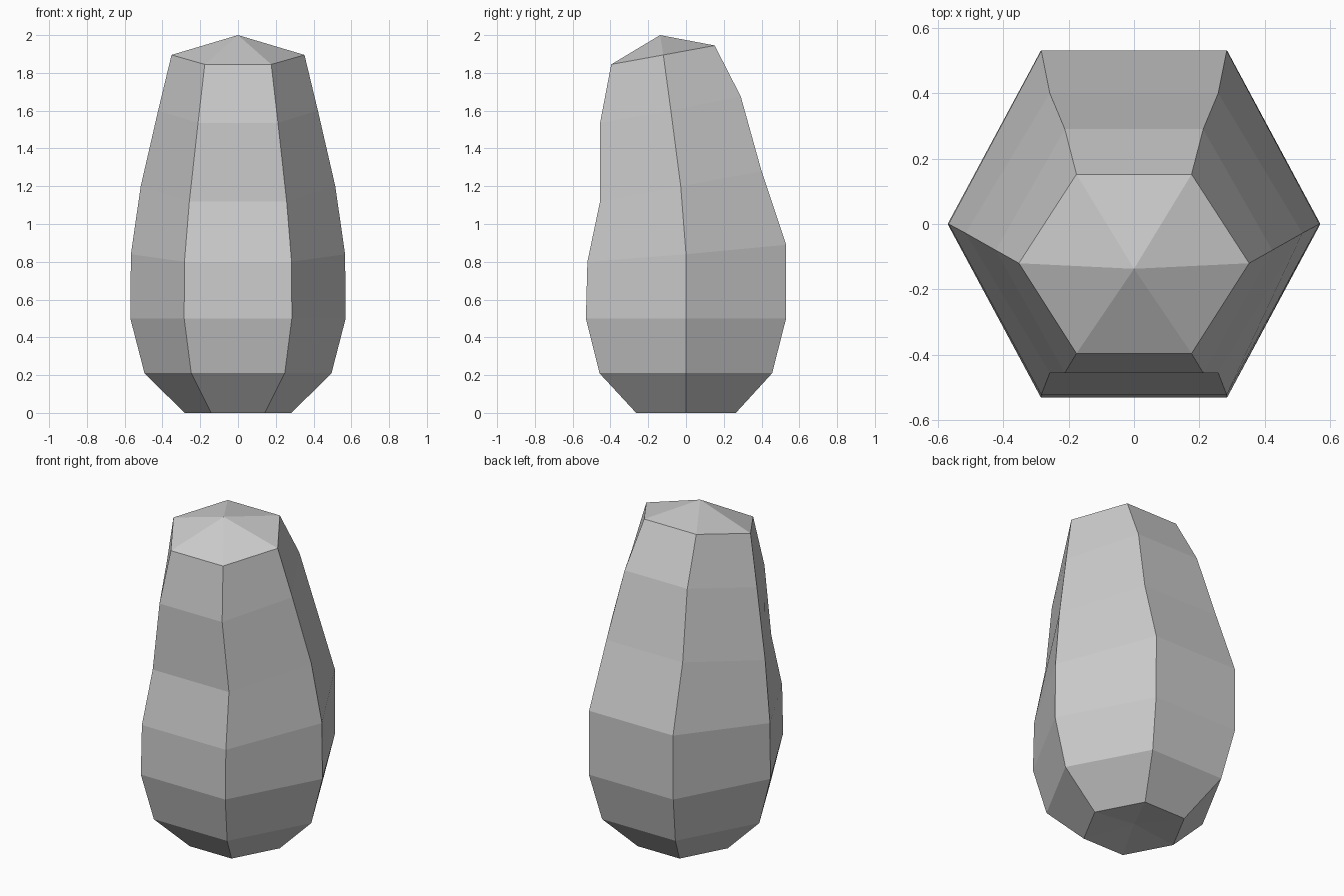
import bpy, bmesh

if "Cube" in bpy.data.objects:
    bpy.data.objects.remove(bpy.data.objects["Cube"])

# Hexagonal rings: half width, (front y, z), (side y, z), (back y, z)
RINGS = [
    (0.283, (-0.264, 0.0), (0.0, 0.0), (0.264, 0.0)),
    (0.495, (-0.458, 0.21), (0.0, 0.21), (0.456, 0.21)),
    (0.57, (-0.53, 0.5), (0.0, 0.5), (0.53, 0.5)),
    (0.567, (-0.522, 0.80), (0.0, 0.84), (0.53, 0.89)),
    (0.515, (-0.455, 1.12), (-0.028, 1.20), (0.40, 1.28)),
    (0.423, (-0.455, 1.535), (-0.08, 1.60), (0.29, 1.675)),
    (0.352, (-0.396, 1.845), (-0.12, 1.895), (0.152, 1.945)),
]
bm = bmesh.new()


def ring(w, front, side, back):
    pts = [(w, *side), (w / 2, *back), (-w / 2, *back),
           (-w, *side), (-w / 2, *front), (w / 2, *front)]
    return [bm.verts.new(p) for p in pts]


# Body wall, lofted through the rings
loops = [ring(*r) for r in RINGS]
for a, b in zip(loops, loops[1:]):
    for i in range(6):
        j = (i + 1) % 6
        bm.faces.new((a[i], a[j], b[j], b[i]))

# Pointed top and slightly dished bottom
top = bm.verts.new((0, -0.137, 2.0))
bottom = bm.verts.new((0, 0, 0.03))
for i in range(6):
    j = (i + 1) % 6
    bm.faces.new((loops[-1][i], loops[-1][j], top))
    bm.faces.new((loops[0][j], loops[0][i], bottom))

bmesh.ops.recalc_face_normals(bm, faces=bm.faces)
mesh = bpy.data.meshes.new("faceted_body")
bm.to_mesh(mesh)
bm.free()
bpy.context.collection.objects.link(bpy.data.objects.new("faceted_body", mesh))
